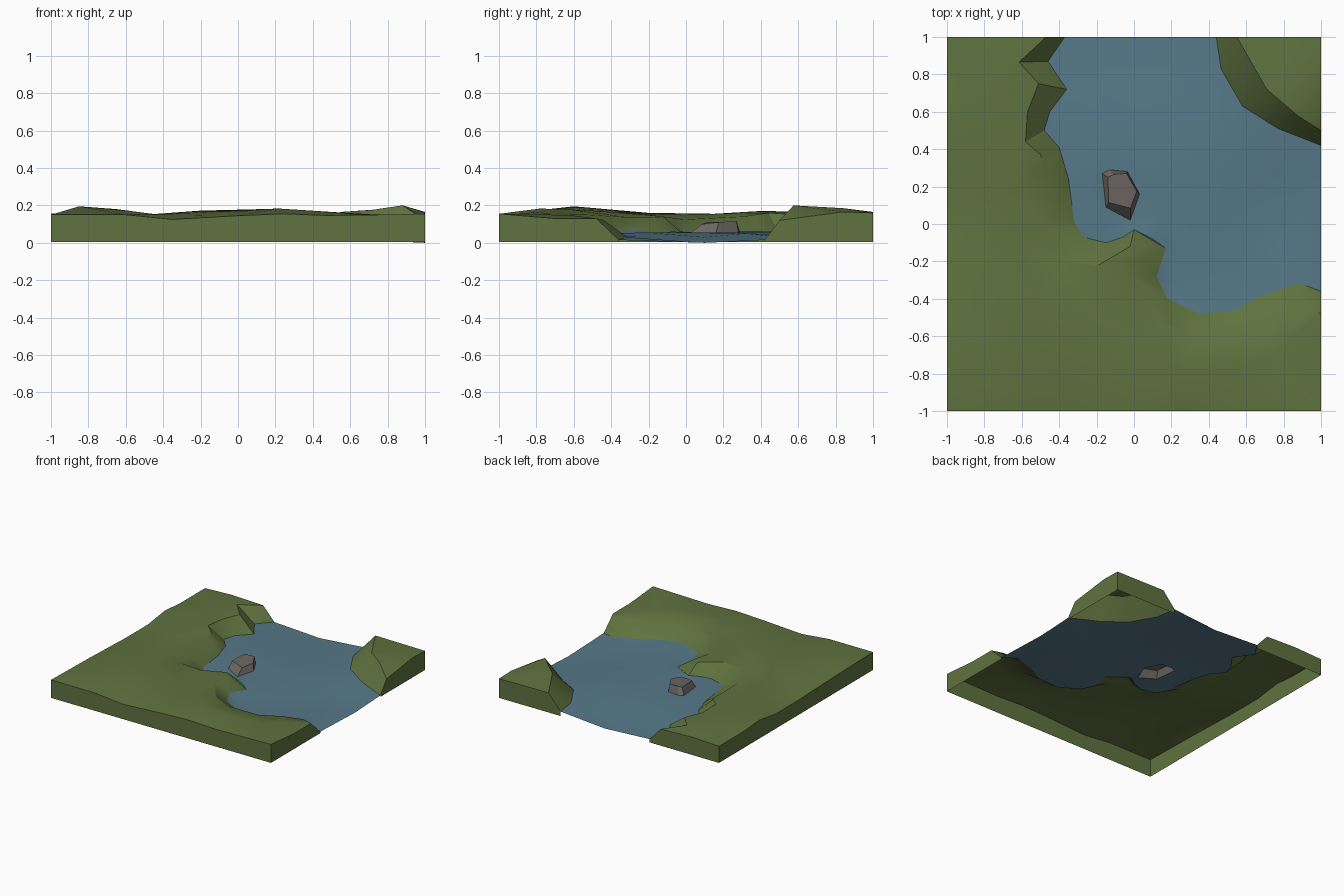
import bpy
from mathutils import Vector
from mathutils.geometry import delaunay_2d_cdt

if "Cube" in bpy.data.objects:
    bpy.data.objects.remove(bpy.data.objects["Cube"])

# Waterline: left and front bank, then the far corner bank
shore = [(-.37, 1, .03), (-.46, .87, .04), (-.36, .72, .04), (-.45, .6, .05), (-.48, .5, .05),
         (-.40, .41, .05), (-.35, .24, .05), (-.32, .01, .05), (-.27, -.07, .05), (-.15, -.1, .05),
         (-.06, -.07, .055), (0, -.03, .06), (.17, -.13, .05), (.12, -.28, .07), (.18, -.40, .06),
         (.35, -.48, .05), (.53, -.465, .045), (.68, -.385, .04), (.88, -.315, .03), (1, -.36, .015),
         (1, .42, .015), (.77, .51, .03), (.58, .63, .04), (.465, .83, .04), (.44, 1, .04)]
# Upper edge of each bank
rim_main = [(-.47, 1, .14), (-.615, .865, .16), (-.51, .75, .15), (-.57, .6, .15), (-.58, .44, .16),
            (-.5, .37, .15), (-.48, .3, .14), (-.46, -.01, .125), (-.38, -.2, .15), (-.19, -.22, .15),
            (-.02, -.12, .14), (.03, -.19, .135), (0, -.3, .135), (.17, -.53, .15), (.36, -.62, .15),
            (.6, -.59, .135), (.75, -.49, .125), (.91, -.445, .125), (1, -.48, .13)]
rim_far = [(1, .5, .12), (.88, .575, .2), (.71, .72, .175), (.55, 1, .165)]
# Outer edge of the land
border = [(-1, 1, .14), (-1, .67, .14), (-1, .48, .155), (-1, .26, .125), (-1, -.03, .125),
          (-1, -.5, .14), (-1, -1, .15), (-.6, -1, .15), (-.35, -1, .125), (0, -1, .145),
          (.25, -1, .155), (.5, -1, .145), (1, -1, .155), (1, -.7, .13), (1, 1, .16), (1, .84, .165),
          (-.75, 1, .15)]
hills = [(-.8, .7, .165), (-.8, .4, .17), (-.72, .15, .155), (-.85, -.2, .16), (-.62, -.15, .15),
         (-.85, -.6, .195), (-.65, -.55, .18), (-.5, -.4, .15), (-.42, -.75, .15), (-.2, -.5, .172),
         (.05, -.62, .178), (.22, -.78, .183), (.5, -.78, .165), (.75, -.72, .15), (.85, -.6, .145),
         (.84, .84, .185)]
ripples = [(-.2, .8, .03), (.04, 1, .008), (-.1, .55, .06), (.2, .75, .02), (.35, .5, .045),
           (.15, .3, .055), (-.25, .3, .06), (-.2, .1, .06), (.15, .05, .055), (.1, -.08, .06),
           (.24, -.31, .025), (.35, -.2, .055), (.55, -.25, .035), (.55, .1, .03), (.5, .32, .05),
           (.75, .25, .015), (.78, -.1, .01), (1, .1, 0)]
rock_base = [(-.17, .27, .055), (-.13, .29, .055), (-.035, .28, .055), (.03, .16, .055),
             (-.02, .02, .05), (-.15, .09, .055)]
rock_top = [(-.14, .25, .108), (-.11, .265, .115), (-.04, .27, .117), (.015, .175, .11),
            (-.02, .085, .1), (-.135, .115, .112)]


def inside(p, poly):
    hit = False
    for a, b in zip(poly, poly[1:] + poly[:1]):
        if (a[1] > p.y) != (b[1] > p.y):
            if p.x < a[0] + (p.y - a[1]) * (b[0] - a[0]) / (b[1] - a[1]):
                hit = not hit
    return hit


def make(name, verts, faces, color, smooth=True):
    used = sorted({i for f in faces for i in f})
    remap = {v: i for i, v in enumerate(used)}
    me = bpy.data.meshes.new(name)
    me.from_pydata([verts[i] for i in used], [], [[remap[i] for i in f] for f in faces])
    ob = bpy.data.objects.new(name, me)
    bpy.context.collection.objects.link(ob)
    mat = bpy.data.materials.new(name)
    mat.diffuse_color = (*color, 1)
    mat.use_nodes = True
    mat.node_tree.nodes["Principled BSDF"].inputs["Base Color"].default_value = mat.diffuse_color
    me.materials.append(mat)
    if smooth:
        bpy.ops.object.select_all(action='DESELECT')
        ob.select_set(True)
        bpy.context.view_layer.objects.active = ob
        bpy.ops.object.shade_smooth_by_angle(angle=0.52)
    return ob


# Triangulate the whole tile, keeping the shore, rim and rock outlines as edges
points, edges = [], []
for pts, linked, closed in ((shore, 1, 0), (rim_main, 1, 0), (rim_far, 1, 0),
                            (border, 0, 0), (hills, 0, 0), (ripples, 0, 0), (rock_base, 1, 1)):
    n = len(points)
    points += pts
    if linked:
        edges += [(n + i, n + i + 1) for i in range(len(pts) - 1)]
    if closed:
        edges.append((n + len(pts) - 1, n))
edges.remove((19, 20))  # open water side
res = delaunay_2d_cdt([Vector(p[:2]) for p in points], edges, [], 0, 1e-5)
verts = []
for co, orig in zip(res[0], res[3]):
    z = points[orig[0]][2] if orig else .1
    verts.append((co.x, co.y, z))

land, water = [], []
for f in res[2]:
    c = sum((Vector(verts[i]) for i in f), Vector()) / len(f)
    if inside(c, rock_base):
        continue
    (water if inside(c, shore) else land).append(list(f))

# Outer walls below the land's edge, underside left open
count = {}
for f in land:
    for a, b in zip(f, f[1:] + f[:1]):
        count[(a, b)] = 1
low = {}


def lower(i):
    if i not in low:
        low[i] = len(verts)
        verts.append((verts[i][0], verts[i][1], 0.003))
    return low[i]


for a, b in list(count):
    pa, pb = verts[a], verts[b]
    on_side = any(abs(abs(pa[k]) - 1) < 1e-4 and abs(pa[k] - pb[k]) < 1e-4 for k in (0, 1))
    if (b, a) not in count and on_side:
        land.append([b, a, lower(a), lower(b)])

make("land", verts, land, (.115, .17, .05))
make("water", verts, water, (.095, .19, .25))

# Rock standing in the water, open below
n = len(rock_base)
sides = [[i, i + n, (i + 1) % n + n, (i + 1) % n] for i in range(n)]
make("rock", rock_base + rock_top, sides + [list(range(2 * n - 1, n - 1, -1))], (.15, .135, .125), False)
